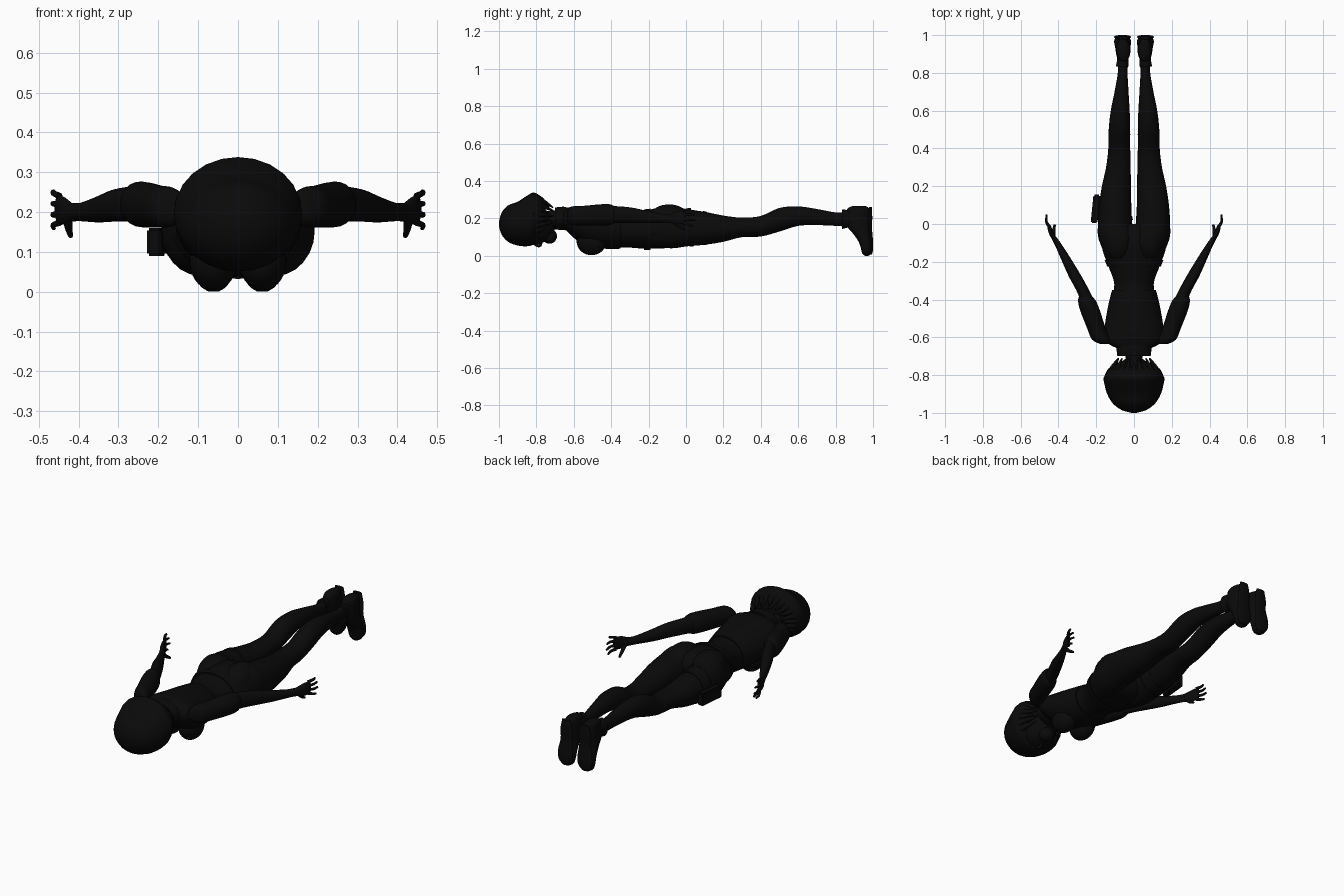
import bpy
import bmesh
import math
from mathutils import Vector

cube = bpy.data.objects.get("Cube")
if cube:
    bpy.data.objects.remove(cube)

black = bpy.data.materials.new("matte_black")
black.use_nodes = True
color = (0.003, 0.003, 0.003, 1)
black.diffuse_color = color
black.node_tree.nodes["Principled BSDF"].inputs["Base Color"].default_value = color


def finish(name, bm, smooth=True):
    bmesh.ops.recalc_face_normals(bm, faces=bm.faces)
    mesh = bpy.data.meshes.new(name)
    bm.to_mesh(mesh)
    bm.free()
    mesh.materials.append(black)
    obj = bpy.data.objects.new(name, mesh)
    bpy.context.collection.objects.link(obj)
    if smooth:
        bpy.ops.object.select_all(action='DESELECT')
        obj.select_set(True)
        bpy.context.view_layer.objects.active = obj
        bpy.ops.object.shade_smooth_by_angle(angle=math.radians(50))
    return obj


def spline(rows, steps):
    """Smoothly resample rows of any width."""
    out = []
    last = len(rows) - 1
    for i in range(last):
        a, b, c, d = (rows[min(max(k, 0), last)] for k in (i - 1, i, i + 1, i + 2))
        for s in range(steps):
            t = s / steps
            out.append([q + t * (r - p) / 2 + t * t * (2 * p - 5 * q + 4 * r - u) / 2
                        + t ** 3 * (3 * q - p - 3 * r + u) / 2
                        for p, q, r, u in zip(a, b, c, d)])
    return out + [list(rows[-1])]


def loft(name, rows, side=1, upright=False, steps=4, sides=24):
    """Rows are x, y, z, half width, half depth; rings face y, or z if upright."""
    bm = bmesh.new()
    rings = []
    for x, y, z, w, d in spline(rows, steps):
        ring = []
        for k in range(sides):
            a = math.tau * k / sides
            u, v = w * math.cos(a), d * math.sin(a)
            offset = Vector((u, v, 0)) if upright else Vector((u, 0, v))
            ring.append(bm.verts.new(Vector((side * x, y, z)) + offset))
        rings.append(ring)
    for r0, r1 in zip(rings, rings[1:]):
        for k in range(sides):
            j = (k + 1) % sides
            bm.faces.new((r0[k], r0[j], r1[j], r1[k]))
    bm.faces.new(rings[0])
    bm.faces.new(rings[-1])
    return finish(name, bm)


def ball(name, center, radii):
    bm = bmesh.new()
    bmesh.ops.create_uvsphere(bm, u_segments=28, v_segments=18, radius=1)
    for v in bm.verts:
        v.co = Vector(c + r * p for c, r, p in zip(center, radii, v.co))
    return finish(name, bm)


def rod(name, points, radius, tip, sides=8):
    """Tapered tube through points."""
    bm = bmesh.new()
    pts = [Vector(p) for p in spline(points, 3)]
    rings = []
    for i, p in enumerate(pts):
        axis = pts[min(i + 1, len(pts) - 1)] - pts[max(i - 1, 0)]
        turn = axis.to_track_quat('Z', 'Y')
        r = radius + (tip - radius) * i / (len(pts) - 1)
        rings.append([bm.verts.new(p + turn @ Vector((r * math.cos(math.tau * k / sides),
                      r * math.sin(math.tau * k / sides), 0))) for k in range(sides)])
    for r0, r1 in zip(rings, rings[1:]):
        for k in range(sides):
            j = (k + 1) % sides
            bm.faces.new((r0[k], r0[j], r1[j], r1[k]))
    bm.faces.new(rings[0])
    bm.faces.new(rings[-1])
    return finish(name, bm)


# Head, face and neck
ball("face", (0, -.82, .155), (.1, .12, .095))
ball("chin", (0, -.73, .105), (.045, .04, .04))
rod("nose", [(0, -.82, .07), (0, -.785, .052), (0, -.775, .07)], .008, .008)
loft("neck", [(0, -.8, .19, .045, .05), (0, -.72, .195, .042, .046),
              (0, -.65, .195, .06, .05)])

# Bobbed hair with a ragged lower edge
loft("hair", [(0, -1, .17, .012, .012), (0, -.985, .172, .065, .06),
              (0, -.95, .172, .112, .098), (0, -.9, .172, .142, .117),
              (0, -.85, .186, .156, .135), (0, -.815, .2, .16, .138),
              (0, -.78, .215, .14, .105), (0, -.755, .22, .1, .065)])
for i in range(17):
    a = math.radians(-35 + 250 * i / 16)
    c, s = math.cos(a), math.sin(a)
    end = -.71 if i % 2 else -.735
    rod("hair_lock", [(.135 * c, -.82, .2 + .11 * s), (.125 * c, -.775, .2 + .1 * s),
                      (.085 * c, end, .2 + .06 * s)], .027, .003)
for i in range(7):
    x = -.09 + .03 * i
    rod("fringe_lock", [(x, -.9, .085 + x * x * 4), (x, -.85, .07 + x * x * 4),
                        (x, -.81, .073 + x * x * 4)], .022, .003)

# Torso and cropped jacket
torso = [(0, -.66, .2, .08, .045), (0, -.63, .192, .135, .06), (0, -.59, .177, .152, .083),
         (0, -.52, .155, .146, .1), (0, -.42, .143, .128, .1), (0, -.32, .137, .104, .092),
         (0, -.22, .14, .137, .102), (0, -.12, .15, .17, .11), (0, -.04, .15, .15, .1),
         (0, .0, .15, .08, .06)]
loft("torso", torso)
loft("jacket", [(x, y, z, w + .006, d + .006) for x, y, z, w, d in torso[:5]]
     + [(0, -.35, .138, .116, .1)])
loft("collar", [(0, -.7, .2, .088, .058), (0, -.67, .2, .092, .062),
                (0, -.64, .2, .094, .062)])
loft("belt", [(0, -.225, .14, .142, .108), (0, -.19, .142, .156, .11)])

for side, label in ((1, "left"), (-1, "right")):
    ball(label + "_breast", (side * .062, -.505, .078), (.06, .08, .075))
    ball(label + "_buttock", (side * .08, -.09, .195), (.08, .11, .08))

    # Arm with puffed short sleeve
    loft(label + "_sleeve", [(.155, -.635, .212, .025, .03), (.176, -.612, .213, .046, .05),
                             (.2, -.55, .214, .049, .053), (.232, -.46, .218, .052, .057),
                             (.248, -.41, .22, .048, .056), (.256, -.385, .22, .036, .046)],
         side)
    loft(label + "_arm", [(.24, -.42, .22, .036, .046), (.272, -.35, .22, .034, .044),
                          (.31, -.28, .216, .034, .04), (.352, -.2, .206, .028, .032),
                          (.395, -.12, .2, .02, .023), (.425, -.07, .2, .015, .024)], side)
    loft(label + "_palm", [(.42, -.08, .2, .014, .023), (.437, -.05, .203, .014, .034),
                           (.45, -.01, .207, .01, .036), (.452, -.003, .208, .006, .032)], side)
    for i in range(4):
        z = .24 - .022 * i
        reach = (.025, .045, .05, .035)[i]
        rod(label + "_finger", [(side * .448, -.015, z), (side * .464, .012, z + .008 - .005 * i),
                                (side * .462, reach, z + .012 - .009 * i)], .009, .005)
    rod(label + "_thumb", [(side * .428, -.065, .185), (side * .425, -.035, .158),
                           (side * .42, -.005, .14)], .013, .006)

    # Leg
    loft(label + "_leg", [(.075, -.2, .142, .062, .09), (.095, -.08, .152, .092, .112),
                          (.1, 0, .15, .091, .1), (.1, .1, .147, .085, .088),
                          (.093, .2, .145, .077, .07), (.083, .3, .152, .065, .052),
                          (.078, .4, .158, .058, .055), (.077, .5, .193, .057, .063),
                          (.073, .6, .212, .05, .052), (.066, .7, .207, .037, .043),
                          (.06, .8, .196, .026, .036), (.058, .87, .195, .028, .04)], side)

    # Shoe, toes hanging downwards
    loft(label + "_boot_cuff", [(.062, .835, .195, .034, .052), (.06, .86, .198, .031, .048),
                                (.058, .89, .2, .03, .046)], side)
    loft(label + "_shoe", [(.057, .925, .266, .018, .035), (.057, .922, .25, .033, .06),
                           (.057, .92, .2, .038, .066), (.058, .922, .16, .039, .063),
                           (.059, .94, .12, .041, .048), (.06, .959, .08, .044, .039),
                           (.061, .967, .045, .044, .033), (.061, .967, .015, .034, .026),
                           (.061, .966, 0, .012, .01)], side, upright=True)
    loft(label + "_sole", [(.057, .986, .262, .026, .008), (.057, .986, .2, .038, .01),
                           (.058, .984, .15, .036, .01), (.061, .99, .08, .046, .01),
                           (.061, .99, .035, .042, .01), (.061, .985, .008, .022, .01)],
         side, upright=True)

# Thigh holster and its straps
bm = bmesh.new()
bmesh.ops.create_cube(bm, size=1)
for v in bm.verts:
    lean = .015 * v.co.y
    v.co = Vector((-.204 + .036 * v.co.x + lean, .08 + .15 * v.co.y, .125 + .07 * v.co.z))
bmesh.ops.bevel(bm, geom=bm.edges[:], offset=.006, segments=2, affect='EDGES')
finish("holster", bm)
for y, w, d in ((.03, .094, .099), (.1, .088, .091)):
    loft("holster_strap", [(.1, y - .01, .148, w, d), (.1, y + .01, .148, w - .002, d - .002)],
         -1, steps=1)
